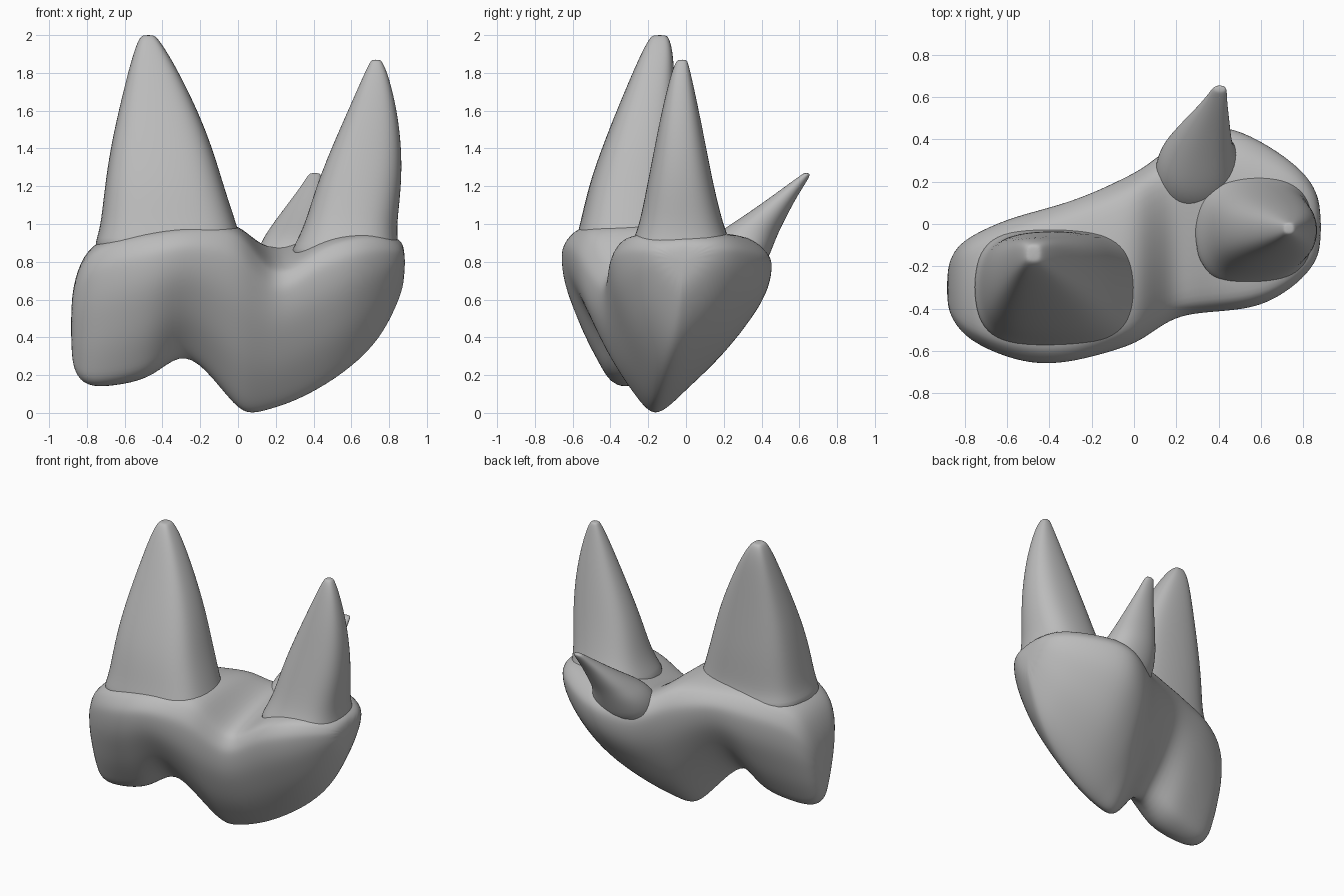
import bpy
import bmesh
from math import cos, sin, pi, copysign

default_cube = bpy.data.objects.get("Cube")
if default_cube:
    bpy.data.objects.remove(default_cube, do_unlink=True)

# One plain grey for the whole tooth
grey = bpy.data.materials.new("plain grey")
grey.use_nodes = True
colour = (0.5, 0.5, 0.5, 1)
grey.diffuse_color = colour
grey.node_tree.nodes["Principled BSDF"].inputs["Base Color"].default_value = colour


def loft(name, rings):
    """Skin a list of closed rings, cap both ends and smooth the result."""
    bm = bmesh.new()
    loops = [[bm.verts.new(point) for point in ring] for ring in rings]
    count = len(loops[0])
    for lower, upper in zip(loops, loops[1:]):
        for i in range(count):
            j = (i + 1) % count
            bm.faces.new((lower[i], lower[j], upper[j], upper[i]))
    bm.faces.new(loops[0][::-1])
    bm.faces.new(loops[-1])
    bmesh.ops.recalc_face_normals(bm, faces=bm.faces[:])
    mesh = bpy.data.meshes.new(name)
    bm.to_mesh(mesh)
    bm.free()
    mesh.materials.append(grey)
    obj = bpy.data.objects.new(name, mesh)
    bpy.context.collection.objects.link(obj)
    mesh.shade_smooth()
    smooth = obj.modifiers.new("Smooth", "SUBSURF")
    smooth.levels = smooth.render_levels = 2


def root_ring(z, left, right, front, back, power, sides=16):
    """Rounded-square outline at one height, given its four extents."""
    ring = []
    for i in range(sides):
        a = 2 * pi * i / sides
        u, v = (copysign(abs(t) ** (2 / power), t) for t in (cos(a), sin(a)))
        ring.append(((left + right) / 2 + u * (right - left) / 2,
                     (front + back) / 2 + v * (back - front) / 2, z))
    return ring


# Crown: share of the depth from top to edge, and share of the width there
wall = [(0, .74), (.06, .89), (.13, .99), (.2, 1.02), (.37, .97), (.55, .79),
        (.72, .58), (.88, .3), (.97, .12)]


def crown_ring(x, front, back, edge, bottom, front_top, back_top):
    blunt = .2 if x < -.4 else .03    # the lobe on the right has a rounder edge

    def side(y, top):
        return [(x, edge + (y - edge) * (w + blunt * t ** 3),
                 top + (bottom - top) * t) for t, w in wall]
    middle = (x, (front + back) / 2, (front_top + back_top) / 2 + .02)
    return ([middle] + side(back, back_top) + [(x, edge, bottom - .01)]
            + side(front, front_top)[::-1])


# x, front, back, cutting edge y, bottom, front top, back top
crown_stations = [
    (-.885, -.38, -.22, -.31, .3, .58, .58),
    (-.855, -.46, -.13, -.32, .19, .74, .74),
    (-.78, -.55, -.06, -.33, .13, .88, .89),
    (-.6, -.63, .02, -.32, .15, .94, .95),
    (-.45, -.66, .06, -.31, .19, .97, .97),
    (-.31, -.65, .1, -.29, .32, .99, .98),
    (-.18, -.62, .15, -.25, .25, 1, .98),
    (-.01, -.57, .23, -.18, .02, 1, .98),
    (.07, -.52, .28, -.16, -.01, .91, .93),
    (.17, -.45, .36, -.16, .02, .77, .88),
    (.27, -.42, .42, -.15, .05, .77, .91),
    (.42, -.41, .47, -.13, .12, .9, .95),
    (.6, -.39, .39, -.1, .24, .95, .95),
    (.75, -.3, .29, -.06, .39, .95, .95),
    (.84, -.21, .2, -.03, .57, .91, .92),
    (.885, -.12, .09, -.02, .7, .87, .88),
]
loft("crown", [crown_ring(*s) for s in crown_stations])


def root(name, power, sections):
    loft(name, [root_ring(*s, power) for s in sections])


# Roots and spur: z, left, right, front, back extents
root("large_root", 2.9, [
    (.82, -.79, .07, -.61, .02),
    (.93, -.75, .02, -.585, -.02),
    (1.02, -.73, -.01, -.56, -.03),
    (1.2, -.71, -.07, -.52, -.03),
    (1.4, -.68, -.13, -.45, -.04),
    (1.6, -.635, -.21, -.37, -.05),
    (1.8, -.585, -.31, -.285, -.06),
    (1.92, -.55, -.38, -.23, -.07),
    (1.99, -.52, -.43, -.19, -.09),
    (2.0, -.5, -.45, -.17, -.11),
])
root("small_root", 2.5, [
    (.78, .24, .87, -.35, .3),
    (.9, .3, .85, -.29, .24),
    (1.0, .35, .845, -.25, .2),
    (1.2, .41, .87, -.21, .15),
    (1.4, .49, .87, -.17, .11),
    (1.6, .58, .845, -.13, .07),
    (1.78, .66, .8, -.085, .03),
    (1.86, .7, .765, -.055, .01),
    (1.87, .71, .75, -.04, 0),
])
root("back_spur", 2.2, [
    (.68, .1, .54, 0, .38),
    (.82, .09, .53, .04, .44),
    (.91, .12, .49, .11, .475),
    (.97, .16, .47, .19, .5),
    (1.04, .21, .46, .3, .535),
    (1.13, .28, .45, .43, .58),
    (1.21, .34, .44, .54, .63),
    (1.26, .37, .44, .61, .66),
    (1.27, .385, .43, .625, .65),
])
